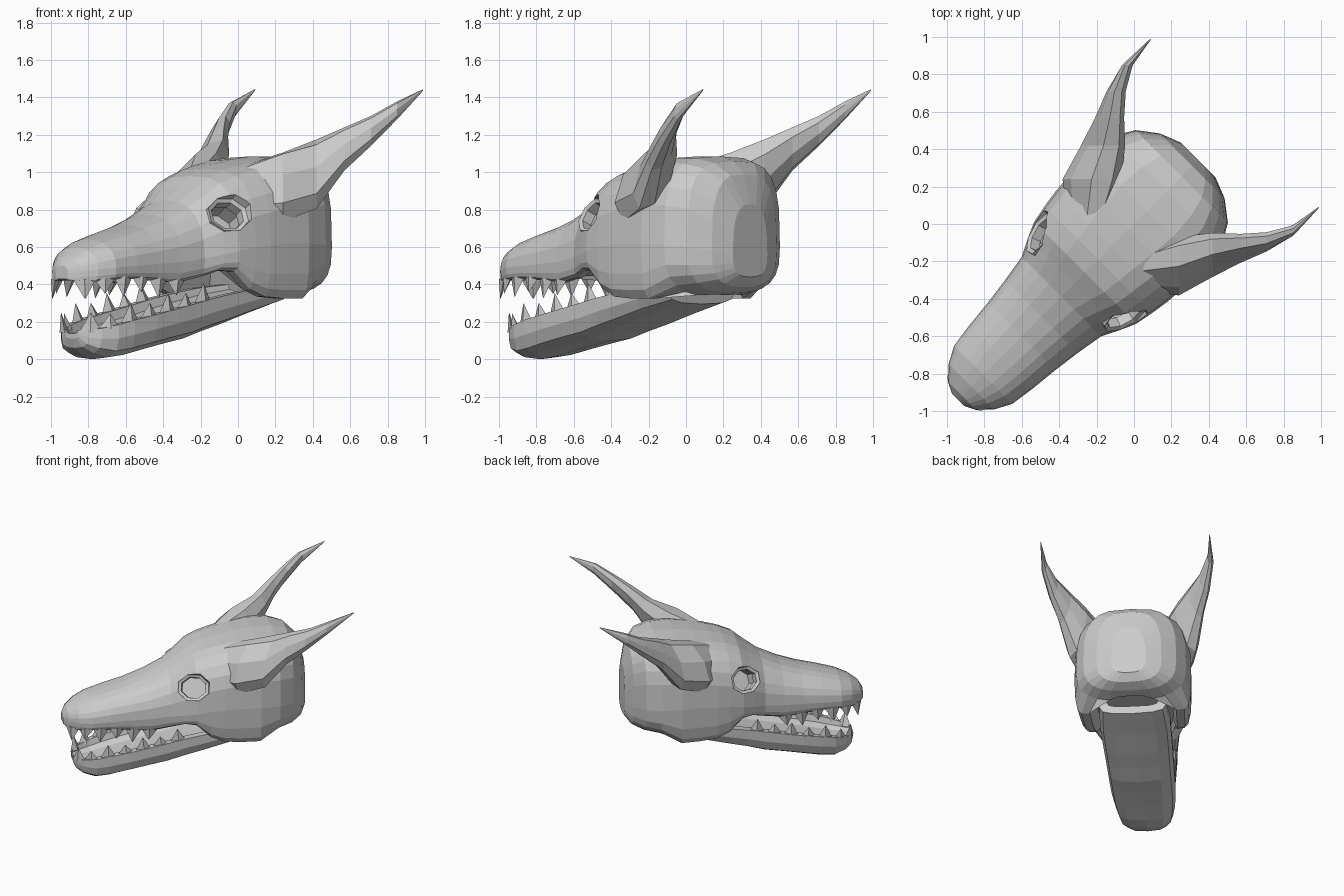
import bpy, bmesh
from math import sin, cos, pi, radians, atan2
from mathutils import Matrix, Vector

if "Cube" in bpy.data.objects:
    bpy.data.objects.remove(bpy.data.objects["Cube"])

# Parts are laid out with the snout along +u, then turned to face the diagonal
TURN = Matrix.Rotation(radians(225), 4, 'Z')


def finish(name, bm, turn=True):
    if turn:
        bm.transform(TURN)
    bmesh.ops.recalc_face_normals(bm, faces=bm.faces)
    me = bpy.data.meshes.new(name)
    bm.to_mesh(me)
    bm.free()
    ob = bpy.data.objects.new(name, me)
    bpy.context.collection.objects.link(ob)
    return ob


def loft(bm, rings):
    """Skin closed rings of equal length and cap both ends."""
    vs = [[bm.verts.new(p) for p in r] for r in rings]
    n = len(vs[0])
    for a, b in zip(vs, vs[1:]):
        for i in range(n):
            bm.faces.new((a[i], a[(i + 1) % n], b[(i + 1) % n], b[i]))
    bm.faces.new(vs[0])
    bm.faces.new(vs[-1])


def ring(u, half):
    """Close a half section that runs from top centre to bottom centre."""
    return [(u, v, z) for v, z in half] + [(u, -v, z) for v, z in half[-2:0:-1]]


def at(table, u):
    """Interpolate a row of a station table sorted by falling u."""
    for a, b in zip(table, table[1:]):
        if a[0] >= u >= b[0]:
            t = (a[0] - u) / (a[0] - b[0])
            return [p + (q - p) * t for p, q in zip(a, b)]
    return table[0]


# Skull stations: u, half width, top z, widest z, lip z, squareness
SKULL = [
    (1.33, .045, .50, .46, .425, .9), (1.3, .105, .55, .47, .415, .9),
    (1.23, .172, .60, .48, .415, .9), (1.14, .22, .64, .49, .425, .9),
    (1.0, .24, .68, .50, .43, .85), (.85, .255, .72, .51, .42, .85),
    (.70, .275, .775, .52, .41, .85), (.55, .30, .85, .54, .44, .85),
    (.45, .35, .92, .56, .475, .78), (.37, .385, .98, .58, .47, .72),
    (.27, .405, 1.02, .60, .375, .7), (.17, .42, 1.045, .61, .335, .68),
    (.04, .43, 1.07, .62, .325, .63), (-.1, .44, 1.085, .62, .325, .6),
    (-.25, .415, 1.085, .61, .335, .6), (-.36, .35, 1.06, .60, .355, .6),
    (-.44, .245, .99, .58, .385, .65), (-.485, .13, .83, .56, .44, .75)]
rings = []
for u, w, zt, zm, zl, e in SKULL:
    zp = .51 if u < .46 else zl + .035 if u < 1.25 else zl + .005
    half = [(0, zt)]
    for k in range(1, 7):
        t = pi / 2 * (1 - k / 6)
        half.append((w * max(cos(t), 0) ** e, zm + (zt - zm) * max(sin(t), 0) ** e))
    d = zm - zl
    if u > -.15:     # lip, gum and palate
        half += [(w * .985, zm - .55 * d), (w * .95, zl + .15 * d), (w * .88, zl),
                 (w * .74, zl), (w * .68, zp), (0, zp)]
    else:            # rounded underside of the cranium
        half += [(w * max(cos(k * pi / 12), 0) ** .7, zm - d * sin(k * pi / 12) ** .7)
                 for k in range(1, 6)] + [(0, zl)]
    rings.append(ring(u, half))
bm = bmesh.new()
loft(bm, rings)
skull = finish("skull", bm)

# Eye sockets and the neck opening are cut into the skull
bm = bmesh.new()
rims = bmesh.new()
for s in (1, -1):
    n = Vector((.25, .85 * s, .45)).normalized()
    side = Vector((n.y, -n.x, 0)).normalized()
    up = n.cross(side)
    c = Vector((.395, .325 * s, .775))

    def octagon(h, f):
        return [c + n * h + side * .125 * f * cos(pi * (k + .5) / 4)
                + up * .105 * f * sin(pi * (k + .5) / 4) for k in range(8)]
    loft(bm, [octagon(.12, 1.25), octagon(-.02, .95), octagon(-.18, .85)])
    # thin raised rim inside each socket
    loops = [[rims.verts.new(p) for p in octagon(h, f)]
             for h, f in ((-.03, 1.0), (-.005, .98), (-.015, .78), (-.07, .75))]
    for a, b in zip(loops, loops[1:] + loops[:1]):
        for i in range(8):
            rims.faces.new((a[i], a[(i + 1) % 8], b[(i + 1) % 8], b[i]))
finish("eye_rims", rims)
loft(bm, [[(-.2 + .1 * cos(k * pi / 6), .19 * sin(k * pi / 6), z) for k in range(12)]
          for z in (.2, .6)])
cutter = finish("socket_cutter", bm)
cutter.hide_render = True
mod = skull.modifiers.new("sockets", 'BOOLEAN')
mod.object = cutter
mod.solver = 'EXACT'
dg = bpy.context.evaluated_depsgraph_get()
skull_mesh = bpy.data.meshes.new_from_object(skull.evaluated_get(dg))
skull.modifiers.clear()
skull.data = skull_mesh
bpy.data.objects.remove(cutter)

# Lower jaw, a trough: u, half width, bottom z, rim z
JAW = [
    (1.255, .05, .11, .155), (1.235, .1, .06, .155), (1.185, .155, .025, .165),
    (1.1, .2, 0, .185), (1.0, .222, .012, .21), (.85, .24, .045, .24),
    (.7, .247, .075, .27), (.57, .25, .098, .297), (.43, .255, .14, .327),
    (.3, .26, .175, .35), (.1, .265, .235, .38), (-.12, .25, .295, .40)]
rings = []
for u, w, zb, zr in JAW:
    h = zr - zb
    rings.append(ring(u, [
        (0, zr - .4 * h), (.5 * w, zr - .38 * h), (.72 * w, zr - .25 * h), (.78 * w, zr),
        (w, zr), (w, zr - .4 * h), (.9 * w, zb + .24 * h), (.6 * w, zb + .06 * h),
        (0, zb)]))
bm = bmesh.new()
loft(bm, rings)
finish("lower_jaw", bm)


# Teeth: four sided spikes along each lip
def teeth(name, table, places, inset, zcol, direction):
    bm = bmesh.new()
    for i, u in enumerate(places):
        row, ahead = at(table, u), at(table, u - .04)
        ang = atan2(-(ahead[1] - row[1]), .04)
        h = .085 if i % 2 else .11
        for s in (1, -1):
            c = Vector((u - .01, row[1] * inset * s, row[zcol] - .015 * direction))
            rot = Matrix.Rotation(ang * s, 3, 'Z')
            base = [bm.verts.new(c + rot @ Vector(p)) for p in
                    ((.062, 0, 0), (0, .025, 0), (-.062, 0, 0), (0, -.025, 0))]
            tip = bm.verts.new(c + Vector((.01, .015 * s, h * direction)))
            bm.faces.new(base)
            for k in range(4):
                bm.faces.new((base[k], base[(k + 1) % 4], tip))
    finish(name, bm)


teeth("upper_teeth", SKULL, (1.28, 1.19, 1.08, .96, .84, .72), .88, 4, -1)
teeth("lower_teeth", JAW, (1.225, 1.14, 1.02, .89, .76, .63, .5), .89, 3, 1)

# Horns: x, centre y, centre z, long half axis (y, z), short half axis
HORN = [
    (-.05, -.26, .88, .06, .13, .07), (.24, -.225, .92, .11, .185, .13),
    (.42, -.165, .99, .085, .185, .09), (.57, -.13, 1.125, .055, .115, .06),
    (.71, -.095, 1.22, .03, .08, .045), (.85, -.035, 1.33, .01, .048, .03),
    (.99, .09, 1.44, .001, .004, .003)]
for name, swap in (("right_horn", False), ("left_horn", True)):
    rings = []
    for x, y, z, ly, lz, r in HORN:
        a = Vector((0, ly, lz))
        b = Vector((0, -lz, ly)).normalized() * r
        pts = [Vector((x, y, z)) + a * cos(k * pi / 4) + b * sin(k * pi / 4) for k in range(8)]
        rings.append([(p.y, p.x, p.z) if swap else tuple(p) for p in pts])
    bm = bmesh.new()
    loft(bm, rings)
    finish(name, bm, turn=False)
